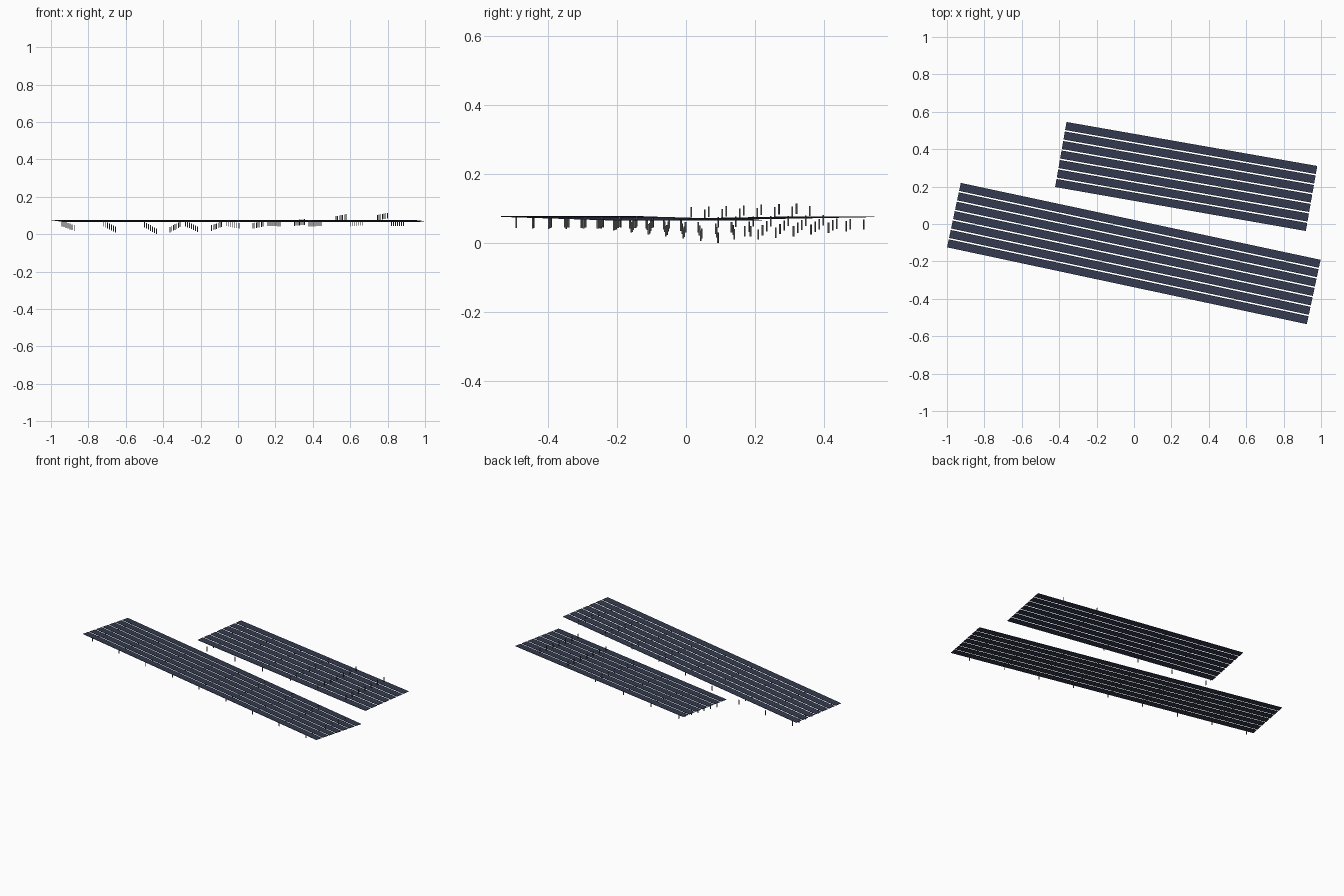
import bpy, bmesh
from math import radians, cos, sin
from mathutils import Vector, Matrix

if "Cube" in bpy.data.objects:
    bpy.data.objects.remove(bpy.data.objects["Cube"])

ROWS, GAP, POST_W, POST_H, PANEL_T = 7, 0.008, 0.004, 0.03, 0.002
STEP, FIRST = 0.225, 0.056


def material(name, rgb):
    m = bpy.data.materials.new(name)
    m.diffuse_color = (*rgb, 1)
    m.use_nodes = True
    m.node_tree.nodes["Principled BSDF"].inputs["Base Color"].default_value = m.diffuse_color
    return m


PANEL = material("panel_blue", (0.033, 0.043, 0.078))
STEEL = material("post_steel", (0.1, 0.1, 0.1))


def make_object(name, bm, mat):
    mesh = bpy.data.meshes.new(name)
    bm.to_mesh(mesh)
    bm.free()
    mesh.materials.append(mat)
    bpy.context.collection.objects.link(bpy.data.objects.new(name, mesh))


def add_box(bm, frame, center, size):
    bmesh.ops.create_cube(bm, size=1, matrix=frame @ Matrix.Translation(center)
                          @ Matrix.Diagonal((*size, 1)))


def solar_block(name, center, angle, length, width, z_front, z_back, grounds):
    """Rows of panels on a slightly tilted plane; posts follow the terrain."""
    frame = Matrix.Translation((*center, 0)) @ Matrix.Rotation(radians(angle), 4, 'Z')
    pitch = (width + GAP) / ROWS
    panels, posts = bmesh.new(), bmesh.new()

    # long panel rows lying in one tilted plane
    slope = (z_back - z_front) / width
    tilt = (frame @ Matrix.Translation((0, 0, (z_front + z_back) / 2))
            @ Matrix.Rotation(slope, 4, 'X'))
    for r in range(ROWS):
        y = (r - (ROWS - 1) / 2) * pitch
        add_box(panels, tilt, (0, y, 0), (length, pitch - GAP, PANEL_T))

        # posts: ground height blends from front row to back row
        for c, (front, back) in enumerate(grounds):
            base = front + (back - front) * r / (ROWS - 1)
            x = -length / 2 + FIRST + c * STEP
            add_box(posts, frame, (x, y, base + POST_H / 2), (POST_W, POST_W, POST_H))

    make_object(name + "_panel_rows", panels, PANEL)
    make_object(name + "_posts", posts, STEEL)


# (front, back) ground height for every column of posts
solar_block("front_block", (-0.001, -0.158), -12.06, 1.967, 0.352, 0.076, 0.065,
            [(.042, .018), (.042, .01), (.036, 0), (.042, .012), (.043, .03),
             (.044, .042), (.04, .044), (.042, .047), (.043, .045)])
solar_block("back_block", (0.279, 0.254), -9.95, 1.361, 0.353, 0.069, 0.0755,
            [(.009, .038), (.018, .039), (.03, .04), (.045, .05),
             (.066, .077), (.073, .084)])
